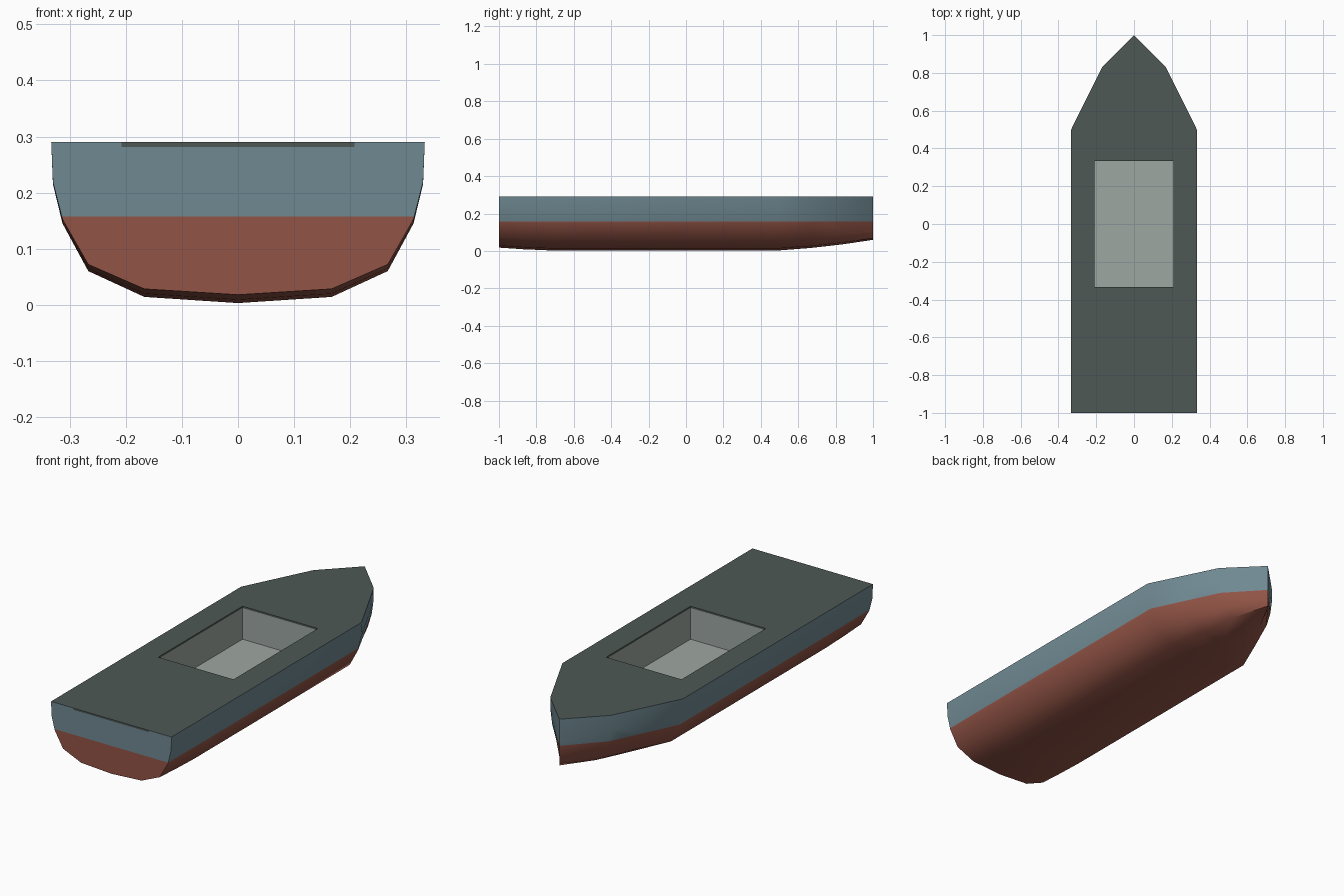
import bpy, bmesh, math

if "Cube" in bpy.data.objects:
    bpy.data.objects.remove(bpy.data.objects["Cube"])

TOP = 0.29
WATER = 0.157


def material(name, rgb):
    m = bpy.data.materials.new(name)
    lin = [(c / 255 / 12.92 if c < 11 else ((c / 255 + 0.055) / 1.055) ** 2.4) for c in rgb]
    m.diffuse_color = (*lin, 1)
    m.use_nodes = True
    m.node_tree.nodes["Principled BSDF"].inputs["Base Color"].default_value = m.diffuse_color
    return m


BLUE = material("slate blue", (112, 137, 146))
RED = material("hull red", (146, 84, 70))
DARK = material("deck grey", (78, 88, 85))
LIGHT = material("light grey", (158, 167, 162))


def finish(bm, name, mats, smooth=False):
    bmesh.ops.recalc_face_normals(bm, faces=bm.faces) if smooth else None
    me = bpy.data.meshes.new(name)
    bm.to_mesh(me)
    bm.free()
    ob = bpy.data.objects.new(name, me)
    bpy.context.collection.objects.link(ob)
    for m in mats:
        me.materials.append(m)
    if smooth:
        bpy.context.view_layer.objects.active = ob
        ob.select_set(True)
        bpy.ops.object.shade_smooth_by_angle(angle=math.radians(40))
        ob.select_set(False)
    return ob


# Hull: half section lofted along stations of (y, width factor, keel rise)
half = [(0, 0.003), (0.167, 0.014), (0.267, 0.06), (0.313, 0.145), (0.33, 0.215), (0.333, TOP)]
section = [(-x, z) for x, z in half[:0:-1]] + half
stations = [(-1, 1, 0.015), (-0.87, 1, 0.006), (-0.73, 1, 0.0), (0.5, 1, 0.0),
            (0.667, 0.75, 0.013), (0.833, 0.5, 0.032), (1, 0, 0.057)]
bm = bmesh.new()
rows = [[bm.verts.new((x * w, y, z + rise * (1 - z / TOP))) for x, z in section]
        for y, w, rise in stations]
for a, b in zip(rows, rows[1:]):
    for i in range(len(section) - 1):
        bm.faces.new((a[i], a[i + 1], b[i + 1], b[i]))
# Transom
s, n = rows[0], len(section)
for i in range(n // 2 - 1):
    bm.faces.new((s[i], s[i + 1], s[n - 2 - i], s[n - 1 - i]))
bm.faces.new(s[n // 2 - 1:n // 2 + 2])
bmesh.ops.remove_doubles(bm, verts=bm.verts, dist=1e-4)
# Waterline cut, red below and blue above
bmesh.ops.bisect_plane(bm, geom=bm.verts[:] + bm.edges[:] + bm.faces[:],
                       plane_co=(0, 0, WATER), plane_no=(0, 0, 1))
for f in bm.faces:
    f.material_index = 1 if f.calc_center_median().z < WATER else 0
finish(bm, "hull", [BLUE, RED], smooth=True)

# Deck: outline with a rectangular cockpit opening and a thin rim
outline = [(-0.333, -1), (0.333, -1), (0.333, 0.5), (0.167, 0.833), (0, 1), (-0.167, 0.833), (-0.333, 0.5)]
hole = [(-0.208, -0.333), (0.208, -0.333), (0.208, 0.333), (-0.208, 0.333)]
bm = bmesh.new()


def loop(points, z):
    vs = [bm.verts.new((x, y, z)) for x, y in points]
    return vs, [bm.edges.new((vs[i - 1], vs[i])) for i in range(len(vs))]


_, e1 = loop(outline, TOP)
hv, e2 = loop(hole, TOP)
bmesh.ops.triangle_fill(bm, use_beauty=True, use_dissolve=False, edges=e1 + e2, normal=(0, 0, 1))
low = [bm.verts.new((v.co.x, v.co.y, TOP - 0.009)) for v in hv]
for i in range(4):
    bm.faces.new((hv[i - 1], hv[i], low[i], low[i - 1]))
for f in bm.faces:
    f.normal_update()
    if f.normal.z < -0.5:
        f.normal_flip()
finish(bm, "deck", [DARK])

# Cockpit well: walls and floor facing inward
bm = bmesh.new()
top, _ = loop(hole, TOP - 0.009)
bot, _ = loop(hole, 0.125)
for i in range(4):
    bm.faces.new((top[i - 1], top[i], bot[i], bot[i - 1]))
bm.faces.new(bot)
finish(bm, "cockpit_well", [LIGHT])

# Dark strip along the top of the transom
bm = bmesh.new()
bmesh.ops.create_cube(bm, size=1)
for v in bm.verts:
    v.co = (v.co.x * 0.416, -0.9995 + v.co.y * 0.002, TOP - 0.0045 + v.co.z * 0.009)
finish(bm, "transom_strip", [DARK])
